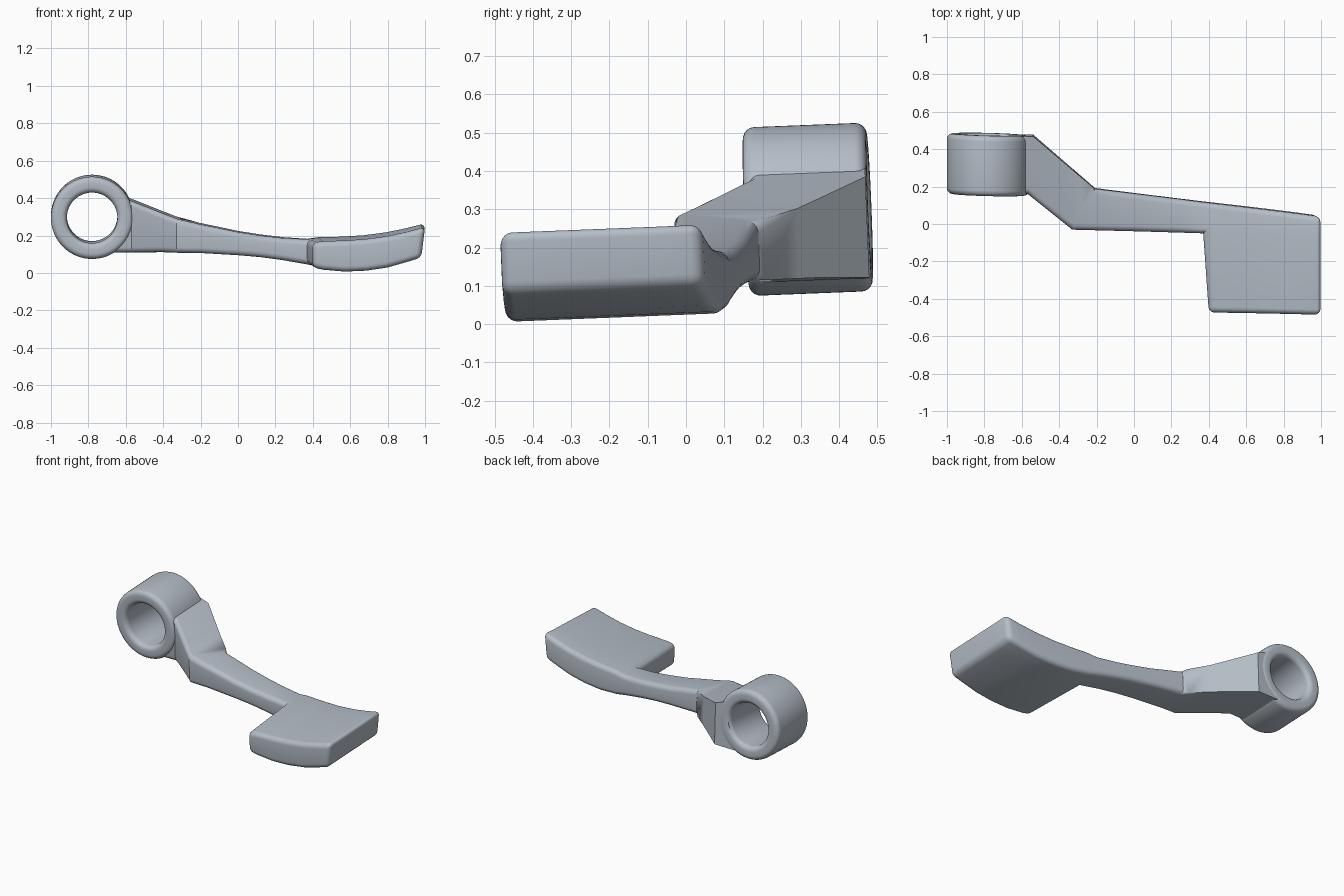
import bpy, bmesh, math

if "Cube" in bpy.data.objects:
    bpy.data.objects.remove(bpy.data.objects["Cube"], do_unlink=True)

# One satin blue-grey metal for everything
metal = bpy.data.materials.new("blue grey metal")
metal.use_nodes = True
metal.diffuse_color = (0.46, 0.51, 0.57, 1)
metal.node_tree.nodes["Principled BSDF"].inputs["Base Color"].default_value = metal.diffuse_color


def lerp(points, x):
    """Height of a polyline at x, held flat beyond its ends."""
    if x <= points[0][0]:
        return points[0][1]
    for (x0, y0), (x1, y1) in zip(points, points[1:]):
        if x <= x1:
            return y0 + (y1 - y0) * (x - x0) / (x1 - x0)
    return points[-1][1]


def finish(bm, name):
    """Tilt the part slightly, then make it a smooth-shaded object."""
    for v in bm.verts:
        x, y, z = v.co
        v.co.y = y - 0.04 * (z - 0.2)
        v.co.z = z + 0.04 * y
    bmesh.ops.recalc_face_normals(bm, faces=bm.faces)
    mesh = bpy.data.meshes.new(name)
    bm.to_mesh(mesh)
    bm.free()
    mesh.materials.append(metal)
    obj = bpy.data.objects.new(name, mesh)
    bpy.context.collection.objects.link(obj)
    bpy.ops.object.select_all(action="DESELECT")
    obj.select_set(True)
    bpy.context.view_layer.objects.active = obj
    bpy.ops.object.shade_smooth_by_angle(angle=math.radians(30))


# Pivot sleeve: a rounded tube along y
def pivot_sleeve(cx=-0.78, cz=0.287, inner=0.135, outer=0.22, front=0.16, back=0.483, r=0.03):
    bm = bmesh.new()
    corners = [(inner + r, front + r, 180), (outer - r, front + r, 270),
               (outer - r, back - r, 0), (inner + r, back - r, 90)]
    profile = []
    for cr, cy, start in corners:
        for k in range(6):
            a = math.radians(start + 18 * k)
            profile.append((cr + r * math.cos(a), cy + r * math.sin(a)))
    rings = []
    steps = 72
    for i in range(steps):
        a = math.tau * i / steps
        rings.append([bm.verts.new((cx + rad * math.cos(a),
                                    y - 0.025 * rad * math.cos(a),
                                    cz + rad * math.sin(a))) for rad, y in profile])
    n = len(profile)
    for i in range(steps):
        a, b = rings[i], rings[(i + 1) % steps]
        for j in range(n):
            k = (j + 1) % n
            bm.faces.new((a[j], a[k], b[k], b[j]))
    finish(bm, "pivot_sleeve")


# Cranked arm and foot pad in one body: plan outline plus top and bottom curves
def arm_and_pad():
    back = [(-0.54, 0.475), (-0.21, 0.19), (0.4, 0.112), (1.0, 0.042)]
    front = [(-0.57, 0.168), (-0.33, -0.028), (0.37, -0.052), (1.0, -0.075)]
    top = [(-0.6, 0.388), (-0.4, 0.315), (-0.33, 0.29), (-0.21, 0.262), (-0.1, 0.24),
           (0.0, 0.219), (0.12, 0.201), (0.24, 0.187), (0.37, 0.179), (0.43, 0.188),
           (0.55, 0.191), (0.67, 0.199), (0.79, 0.215), (0.9, 0.238), (1.0, 0.264)]
    bottom = [(-0.6, 0.1), (-0.4, 0.108), (-0.21, 0.107), (0.0, 0.095), (0.12, 0.085),
              (0.24, 0.069), (0.37, 0.047), (0.43, 0.035), (0.55, 0.025), (0.67, 0.03),
              (0.79, 0.047), (0.9, 0.077), (1.0, 0.1)]
    stations = sorted({p[0] for p in top} | {-0.57, -0.54})
    root, tip = stations[0], stations[-1]
    bm = bmesh.new()
    under = {}

    def column(x, y, station):
        low_x = x - 0.08 if station == root else x - 0.02 if station == tip else x
        v = bm.verts.new((x, y, lerp(top, station)))
        under[v] = bm.verts.new((low_x, y, lerp(bottom, station)))
        return v

    rows = []
    for x in stations:
        row = [column(x, lerp(back, x), x), column(x, lerp(front, x), x)]
        if x >= 0.37:
            shift = 0.03 * (tip - x) / (tip - 0.37)
            row.append(column(x + shift, -0.475 - 0.015 * (x - 0.4), x))
        rows.append(row)
    cells = []
    for a, b in zip(rows, rows[1:]):
        for j in range(min(len(a), len(b)) - 1):
            cells.append((a[j], a[j + 1], b[j + 1], b[j]))
    faces = [bm.faces.new(c) for c in cells]
    for e in [e for e in bm.edges if len(e.link_faces) == 1]:
        p, q = e.verts
        bm.faces.new((p, q, under[q], under[p]))
    for c in cells:
        bm.faces.new([under[v] for v in reversed(c)])
    bmesh.ops.recalc_face_normals(bm, faces=bm.faces)

    # Round the outer corners; the root and the rear of the crank stay crisp
    def rounded(e):
        if not e.is_manifold or e.calc_face_angle_signed() < 0.7:
            return False
        mid = (e.verts[0].co + e.verts[1].co) / 2
        at_root = all(v.co.x < root + 0.01 for v in e.verts)
        rear_crank = mid.x < -0.21 and abs(mid.y - lerp(back, mid.x)) < 0.05
        return not (at_root or rear_crank)

    bmesh.ops.bevel(bm, geom=[e for e in bm.edges if rounded(e)], offset=0.03,
                    segments=5, profile=0.5, affect="EDGES", clamp_overlap=True)
    finish(bm, "arm_and_foot_pad")


pivot_sleeve()
arm_and_pad()
